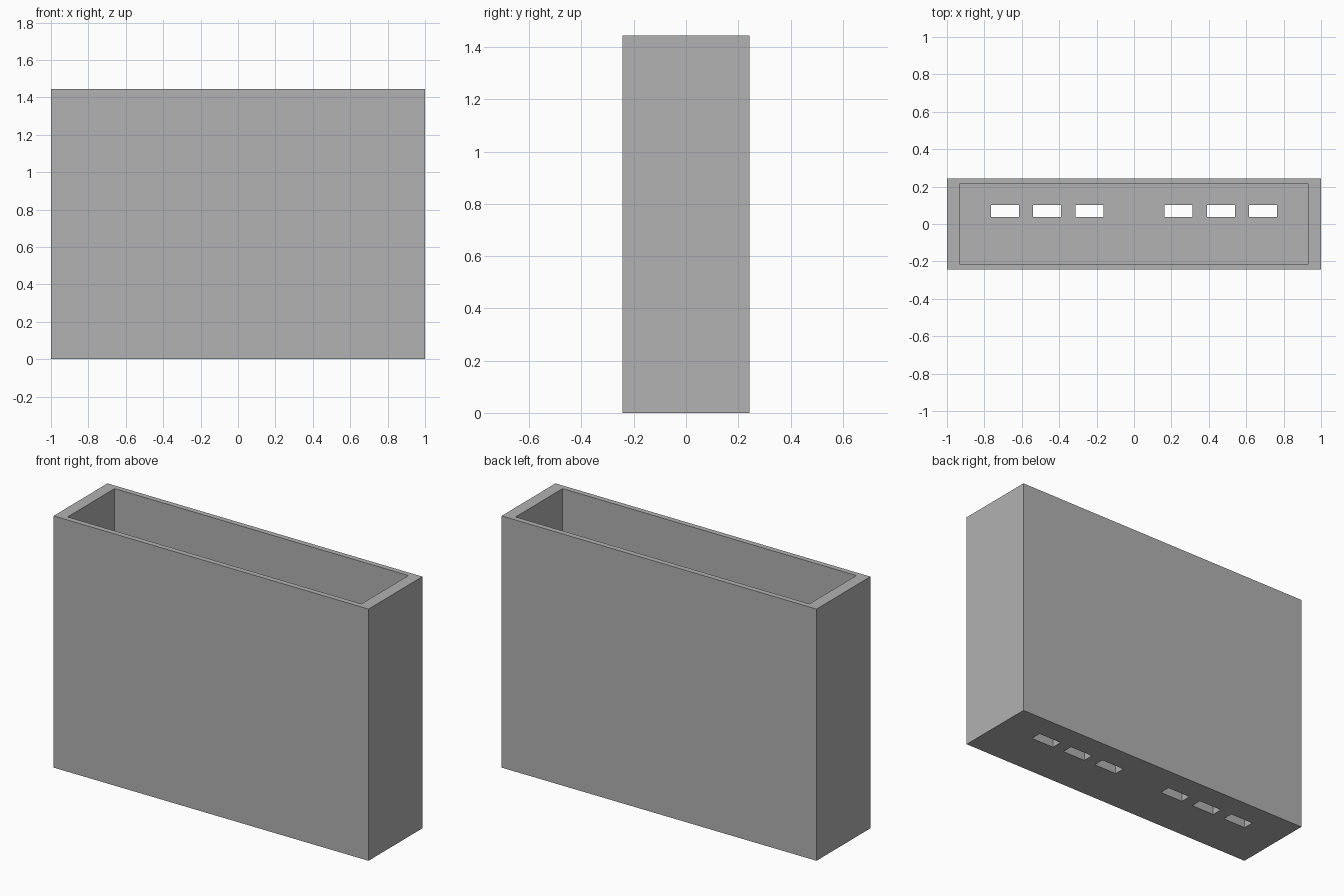
import bpy

if "Cube" in bpy.data.objects:
    bpy.data.objects.remove(bpy.data.objects["Cube"])

W, D, H = 2.0, 0.488, 1.445           # outer size
SIDE, FACE, FLOOR = 0.067, 0.031, 0.067  # end wall, long wall and floor thickness

grey = bpy.data.materials.new("plain grey")
grey.diffuse_color = (0.445, 0.445, 0.445, 1)
grey.use_nodes = True
grey.node_tree.nodes["Principled BSDF"].inputs["Base Color"].default_value = grey.diffuse_color


def box(name, x0, x1, y0, y1, z0, z1):
    bpy.ops.mesh.primitive_cube_add(size=1)
    ob = bpy.context.object
    ob.name = name
    for v in ob.data.vertices:
        v.co = (x1 if v.co.x > 0 else x0,
                y1 if v.co.y > 0 else y0,
                z1 if v.co.z > 0 else z0)
    ob.data.materials.append(grey)
    return ob


# Open-topped box body
body = box("open_box", -W / 2, W / 2, -D / 2, D / 2, 0, H)

# Cutters: main cavity and two mirrored groups of three floor slots
cutters = [box("cavity_cutter", -W / 2 + SIDE, W / 2 - SIDE,
               -D / 2 + FACE, D / 2 - FACE, FLOOR, H + 0.2)]
for side in (-1, 1):
    for cx in (0.238, 0.464, 0.690):
        x = side * cx
        cutters.append(box("slot_cutter", x - 0.075, x + 0.075,
                           0.037, 0.102, -0.1, FLOOR + 0.1))

# Cut the cavity first, then each slot through the floor
for cutter in cutters:
    cutter.hide_render = True
    mod = body.modifiers.new("cut", 'BOOLEAN')
    mod.operation = 'DIFFERENCE'
    mod.solver = 'EXACT'
    mod.object = cutter
    bpy.context.view_layer.objects.active = body
    bpy.ops.object.modifier_apply(modifier=mod.name)
    bpy.data.objects.remove(cutter, do_unlink=True)
